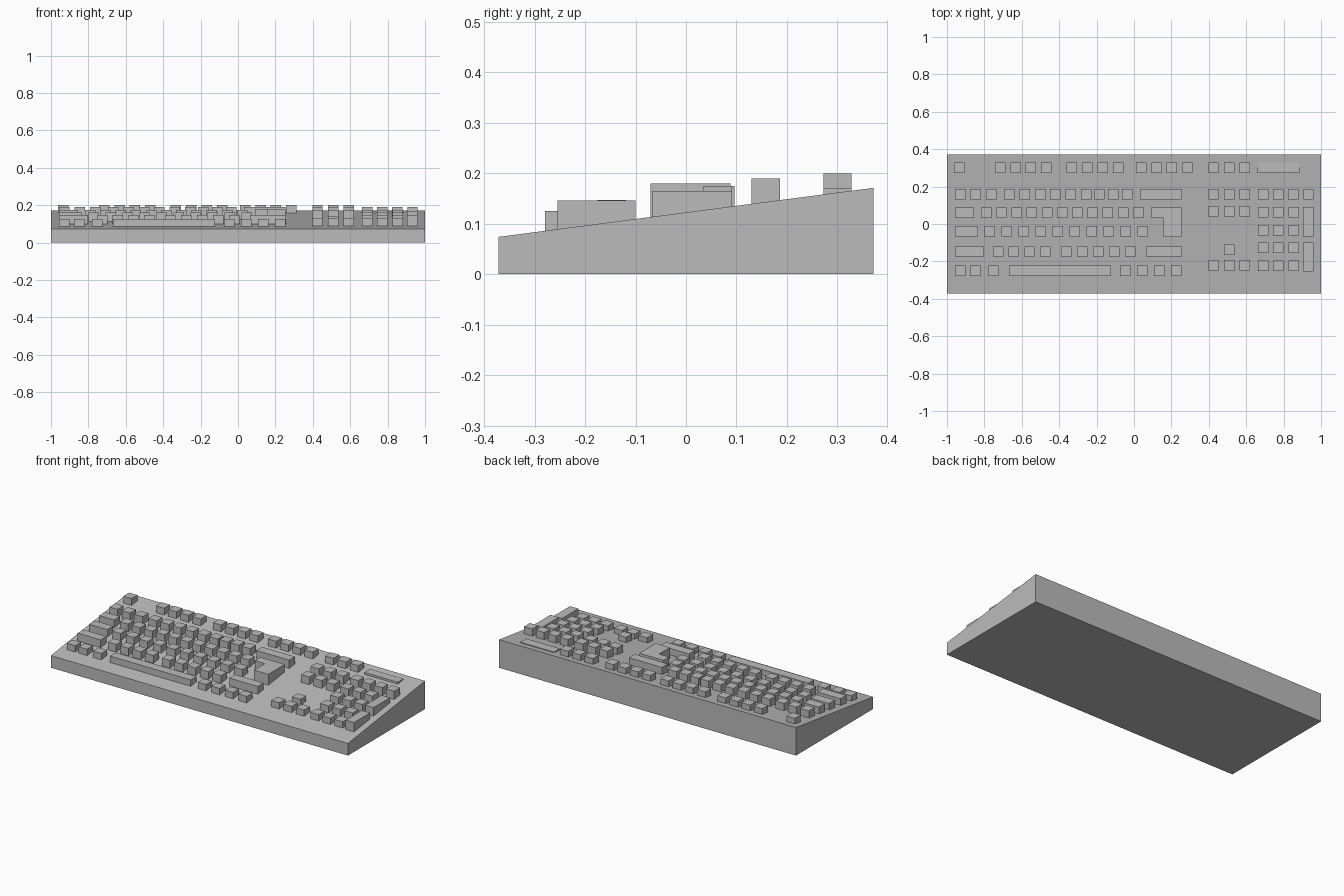
import bpy
import bmesh

if "Cube" in bpy.data.objects:
    bpy.data.objects.remove(bpy.data.objects["Cube"], do_unlink=True)

grey = bpy.data.materials.new("plain_grey")
grey.use_nodes = True
colour = (0.5, 0.5, 0.5, 1)
grey.diffuse_color = colour
grey.node_tree.nodes["Principled BSDF"].inputs["Base Color"].default_value = colour

HALF_DEPTH = 0.371
FRONT_H, BACK_H = 0.074, 0.171
KEY = 0.056


def deck(y):
    """Height of the sloping deck at depth y."""
    return FRONT_H + (BACK_H - FRONT_H) * (y + HALF_DEPTH) / (2 * HALF_DEPTH)


def prism(bm, points, offset):
    """Extrude a flat outline along an offset."""
    face = bm.faces.new([bm.verts.new(p) for p in points])
    grown = bmesh.ops.extrude_face_region(bm, geom=[face])["geom"]
    verts = [v for v in grown if isinstance(v, bmesh.types.BMVert)]
    bmesh.ops.translate(bm, verts=verts, vec=offset)


def key(bm, x0, x1, y0, y1, top):
    """Flat-topped key sunk slightly into the deck."""
    base = deck(y0) - 0.01
    outline = [(x0, y0, base), (x1, y0, base), (x1, y1, base), (x0, y1, base)]
    prism(bm, outline, (0, 0, top - base))


def finish(bm, name):
    bmesh.ops.recalc_face_normals(bm, faces=bm.faces)
    mesh = bpy.data.meshes.new(name)
    bm.to_mesh(mesh)
    bm.free()
    mesh.materials.append(grey)
    bpy.context.collection.objects.link(bpy.data.objects.new(name, mesh))


def key_row(name, y, top, runs=(), wide=()):
    """Runs are (first left edge, last left edge, count); wide keys are (left, right)."""
    bm = bmesh.new()
    for first, last, count in runs:
        for i in range(count):
            x = first + (last - first) * i / max(count - 1, 1)
            key(bm, x, x + KEY, y - KEY / 2, y + KEY / 2, top)
    for x0, x1 in wide:
        key(bm, x0, x1, y - KEY / 2, y + KEY / 2, top)
    finish(bm, name)


# Wedge-shaped case
bm = bmesh.new()
d = HALF_DEPTH
prism(bm, [(-1, -d, 0), (-1, d, 0), (-1, d, BACK_H), (-1, -d, FRONT_H)], (2, 0, 0))
finish(bm, "case")

# Main block, back to front
key_row("function_keys", 0.3, 0.2,
        [(-0.963, -0.963, 1), (-0.743, -0.497, 4), (-0.36, -0.113, 4),
         (0.011, 0.257, 4)])
key_row("number_keys", 0.158, 0.19,
        [(-0.957, -0.79, 3), (-0.695, -0.283, 6), (-0.215, -0.065, 3)],
        [(0.032, 0.254)])
key_row("upper_letter_keys", 0.06, 0.175, [(-0.818, -0.005, 11)], [(-0.957, -0.856)])
key_row("middle_letter_keys", -0.038, 0.16, [(-0.8, 0.02, 10)], [(-0.957, -0.834)])
key_row("lower_letter_keys", -0.147, 0.147,
        [(-0.754, -0.503, 4), (-0.39, -0.048, 5)], [(-0.957, -0.802), (0.064, 0.256)])
key_row("bottom_keys", -0.251, 0.125,
        [(-0.957, -0.877, 2), (-0.781, -0.781, 1), (-0.075, 0.198, 4)],
        [(-0.668, -0.123)])

# L-shaped enter key
bm = bmesh.new()
outline = [(0.09, 0.088), (0.09, 0.034), (0.157, 0.034), (0.157, -0.07),
           (0.253, -0.07), (0.253, 0.088)]
prism(bm, [(x, y, 0.1) for x, y in outline], (0, 0, 0.08))
finish(bm, "enter_key")

# Navigation and arrow keys
NAV = (0.397, 0.563, 3)
key_row("navigation_top_keys", 0.3, 0.2, [NAV])
key_row("navigation_upper_keys", 0.158, 0.19, [NAV])
key_row("navigation_lower_keys", 0.068, 0.175, [NAV])
key_row("arrow_up_key", -0.138, 0.14, [(0.48, 0.48, 1)])
key_row("arrow_keys", -0.22, 0.128, [NAV])

# Number pad
for i, (y, top) in enumerate([(0.158, 0.19), (0.063, 0.175), (-0.033, 0.16),
                              (-0.128, 0.145), (-0.223, 0.128)]):
    key_row(f"pad_row_{i + 1}", y, top, [(0.663, 0.905 if i == 0 else 0.825, 4 if i == 0 else 3)])
for name, y0, y1, top in [("pad_plus_key", -0.067, 0.091, 0.165),
                          ("pad_enter_key", -0.255, -0.1, 0.146)]:
    bm = bmesh.new()
    key(bm, 0.904, 0.96, y0, y1, top)
    finish(bm, name)

# Low indicator panel
key_row("indicator_panel", 0.3, 0.17, wide=[(0.66, 0.885)])
